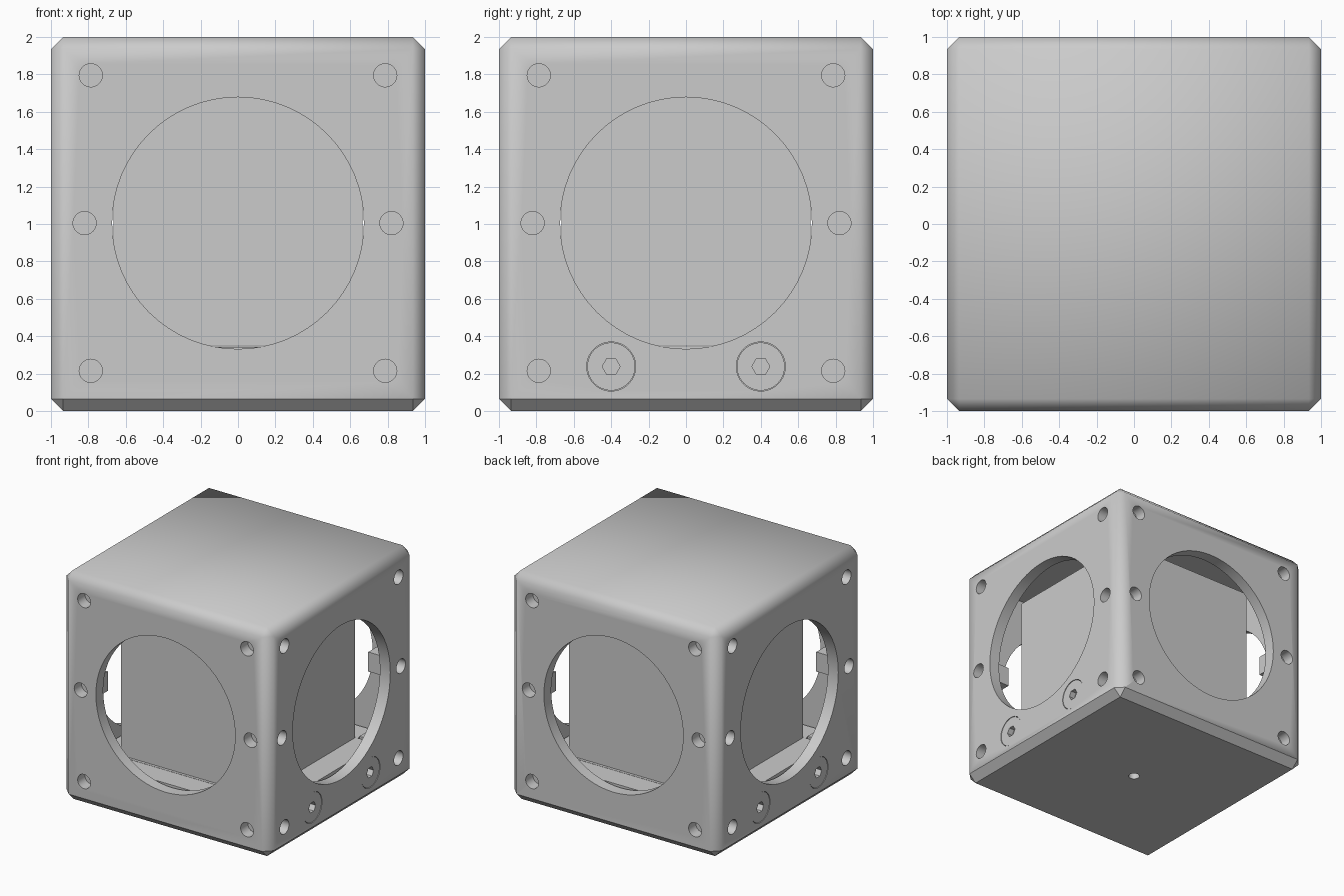
import bpy, bmesh
from math import pi, radians
from mathutils import Matrix, Vector

if "Cube" in bpy.data.objects:
    bpy.data.objects.remove(bpy.data.objects["Cube"])

SEAM = 0.066


def to_object(name, bm, angle=50):
    bmesh.ops.recalc_face_normals(bm, faces=bm.faces)
    me = bpy.data.meshes.new(name)
    bm.to_mesh(me)
    bm.free()
    ob = bpy.data.objects.new(name, me)
    bpy.context.collection.objects.link(ob)
    smooth(ob, angle)
    return ob


def smooth(ob, angle=50):
    bpy.ops.object.select_all(action='DESELECT')
    ob.select_set(True)
    bpy.context.view_layer.objects.active = ob
    bpy.ops.object.shade_smooth_by_angle(angle=radians(angle))


def add_box(bm, lo, hi):
    lo, hi = Vector(lo), Vector(hi)
    m = Matrix.Translation((lo + hi) / 2) @ Matrix.Diagonal((*(hi - lo), 1))
    return bmesh.ops.create_cube(bm, size=1, matrix=m)


def add_side_cyl(bm, side, u, z, r, depth_in, depth_out, seg):
    """Cylinder through side wall number `side` (0 = +x, then anticlockwise)."""
    m = (Matrix.Rotation(side * pi / 2, 4, 'Z')
         @ Matrix.Translation(((depth_in + depth_out) / 2, u, z))
         @ Matrix.Rotation(pi / 2, 4, 'Y'))
    bmesh.ops.create_cone(bm, cap_ends=True, segments=seg, radius1=r, radius2=r,
                          depth=depth_out - depth_in, matrix=m)


def cut(ob, cutter_bm, name):
    cutter = to_object(name, cutter_bm)
    cutter.hide_render = True
    cutter.hide_viewport = False
    mod = ob.modifiers.new(name, 'BOOLEAN')
    mod.operation = 'DIFFERENCE'
    mod.solver = 'EXACT'
    mod.object = cutter
    bpy.context.view_layer.objects.active = ob
    bpy.ops.object.modifier_apply(modifier=mod.name)
    bpy.data.objects.remove(cutter)
    smooth(ob)


def chamfered_half(name, keep_top):
    """Chamfered cube split at the lid seam."""
    bm = bmesh.new()
    add_box(bm, (-1, -1, 0), (1, 1, 2))
    bmesh.ops.bevel(bm, geom=list(bm.edges), offset=0.065, segments=1, affect='EDGES')
    bmesh.ops.bisect_plane(bm, geom=bm.verts[:] + bm.edges[:] + bm.faces[:],
                           plane_co=(0, 0, SEAM), plane_no=(0, 0, 1),
                           clear_inner=keep_top, clear_outer=not keep_top)
    bmesh.ops.holes_fill(bm, edges=[e for e in bm.edges if e.is_boundary])
    return to_object(name, bm, 50 if keep_top else 30)


# outer shell, open below
shell = chamfered_half("outer_shell", True)
bm = bmesh.new()
add_box(bm, (-0.9, -0.9, -0.2), (0.9, 0.9, 1.9))
cut(shell, bm, "cavity_cutter")

# round windows, fixing holes and counterbores
bm = bmesh.new()
for side in range(4):
    add_side_cyl(bm, side, 0, 1.005, 0.673, 0.7, 1.2, 64)
    for s in (-1, 1):
        for u, z in ((0.787, 1.795), (0.82, 1.005), (0.787, 0.215)):
            add_side_cyl(bm, side, s * u, z, 0.062, 0.87, 1.1, 32)
        if side in (0, 2):
            add_side_cyl(bm, side, s * 0.4, 0.238, 0.131, 0.93, 1.1, 48)
cut(shell, bm, "wall_hole_cutter")

# bottom lid with central mounting hole
lid = chamfered_half("bottom_lid", False)
bm = bmesh.new()
bmesh.ops.create_cone(bm, cap_ends=True, segments=32, radius1=0.045, radius2=0.045, depth=0.1)
cut(lid, bm, "mount_hole_cutter")

# raised floor of the lid
bm = bmesh.new()
add_box(bm, (-0.88, -0.68, SEAM), (0.88, 0.68, 0.345))
add_box(bm, (-0.68, -0.88, SEAM), (0.68, 0.88, 0.343))
to_object("raised_floor", bm, 30)

# inner block
bm = bmesh.new()
add_box(bm, (-0.665, -0.665, 0.35), (0.665, 0.665, 1.7))
to_object("inner_block", bm, 30)

# corner bosses behind the fixing holes
bm = bmesh.new()
for sx in (-1, 1):
    for sy in (-1, 1):
        for z0, z1, inner in ((SEAM, 0.36, 0.69), (0.92, 1.09, 0.74), (1.7, 1.9, 0.69)):
            xs = sorted((sx * inner, sx * 0.9))
            ys = sorted((sy * inner, sy * 0.9))
            add_box(bm, (xs[0], ys[0], z0), (xs[1], ys[1], z1))
to_object("corner_bosses", bm, 30)

# lid screws with hexagonal sockets
for side, label in ((0, "right"), (2, "left")):
    for s in (-1, 1):
        bm = bmesh.new()
        add_side_cyl(bm, side, s * 0.4, 0.238, 0.128, 0.93, 0.997, 48)
        screw = to_object(f"{label}_lid_screw", bm)
        bm = bmesh.new()
        add_side_cyl(bm, side, s * 0.4, 0.238, 0.048, 0.945, 1.1, 6)
        cut(screw, bm, "socket_cutter")
